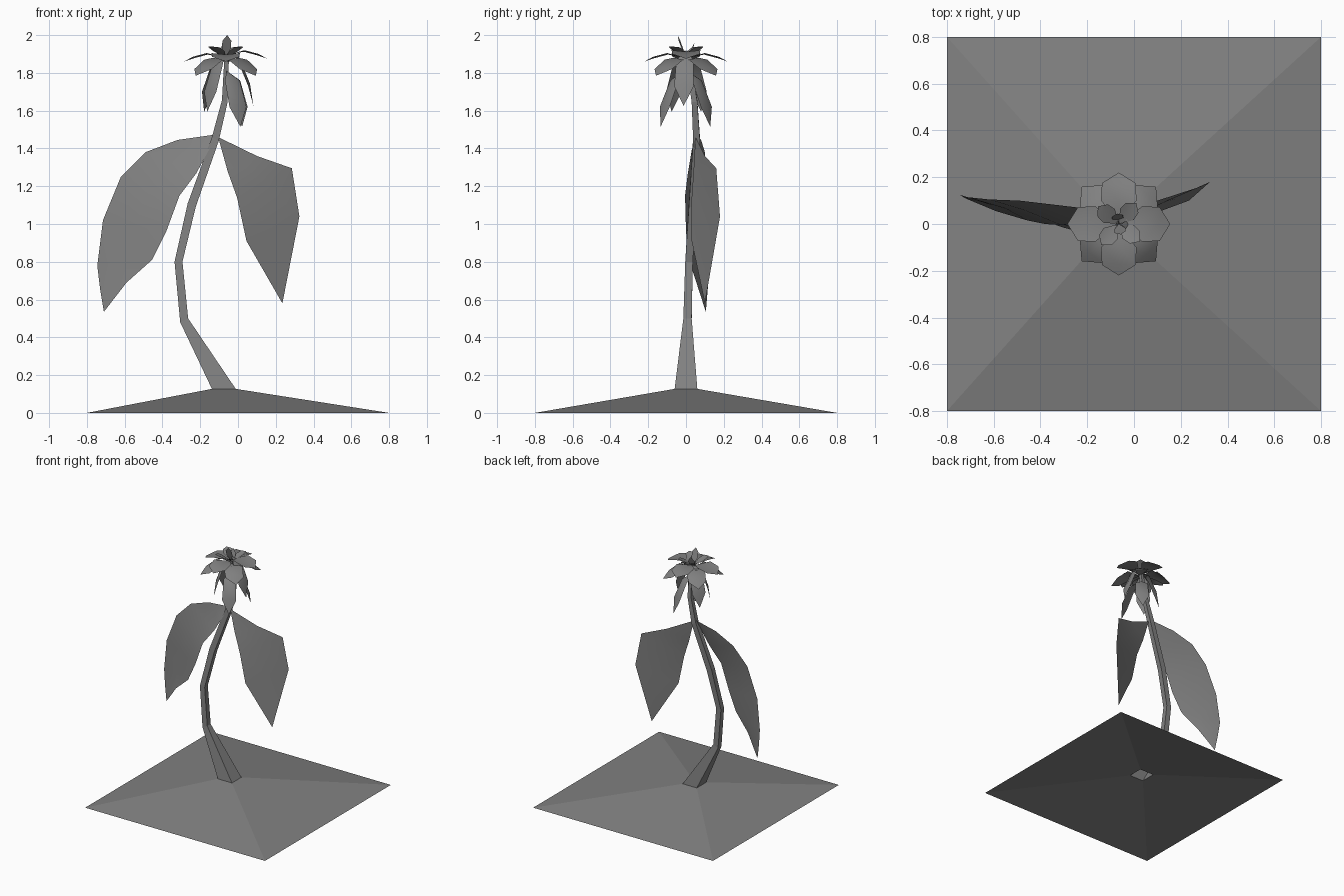
import bpy
from math import sin, cos, radians

if "Cube" in bpy.data.objects:
    bpy.data.objects.remove(bpy.data.objects["Cube"])

grey = bpy.data.materials.new("dark_grey")
grey.diffuse_color = (0.22, 0.22, 0.22, 1)
grey.use_nodes = True
grey.node_tree.nodes["Principled BSDF"].inputs["Base Color"].default_value = grey.diffuse_color


def make(name, verts, faces, smooth=False):
    me = bpy.data.meshes.new(name)
    me.from_pydata(verts, [], faces)
    me.update()
    me.materials.append(grey)
    ob = bpy.data.objects.new(name, me)
    bpy.context.collection.objects.link(ob)
    for p in me.polygons:
        p.use_smooth = smooth
    return ob


def loft(name, rings):
    """Open tube through four-sided rings."""
    verts = [v for ring in rings for v in ring]
    faces = [(4 * i + k, 4 * i + (k + 1) % 4, 4 * i + 4 + (k + 1) % 4, 4 * i + 4 + k)
             for i in range(len(rings) - 1) for k in range(4)]
    return make(name, verts, faces)


def square(cx, cy, z, hx, hy, tilt=0):
    return [(cx + a * hx, cy + b * hy, z + a * tilt)
            for a, b in ((-1, -1), (1, -1), (1, 1), (-1, 1))]


def blade(name, base, rows, tip):
    """Sheet from a base point through (edge, midrib, edge) rows to a tip."""
    verts = [base] + [v for r in rows for v in r] + [tip]
    faces = [(0, 1, 2), (0, 2, 3)]
    for i in range(len(rows) - 1):
        a = 1 + 3 * i
        faces += [(a, a + 3, a + 4, a + 1), (a + 1, a + 4, a + 5, a + 2)]
    a, t = 3 * len(rows) - 2, len(verts) - 1
    faces += [(a, t, a + 1), (a + 1, t, a + 2)]
    return make(name, verts, faces, True)


def leaf(name, base, edges, tip, bulge):
    """Leaf whose midrib lies midway between its edges, pushed back a little."""
    rows = []
    for p, q in edges:
        m = [(u + v) / 2 for u, v in zip(p, q)]
        rows.append((p, (m[0], m[1] + bulge, m[2]), q))
    blade(name, base, rows, tip)


# Ground mound, open underneath
foot = square(-0.075, 0, 0.127, 0.063, 0.06)
loft("ground_mound", [square(0, 0, 0, 0.8, 0.8), foot])

# Bent square stem
loft("stem", [foot,
              square(-0.285, 0.008, 0.49, 0.021, 0.022, 0.01),
              square(-0.315, 0.016, 0.80, 0.021, 0.02),
              square(-0.245, 0.035, 1.10, 0.021, 0.02, -0.01),
              square(-0.12, 0.056, 1.45, 0.018, 0.018, -0.01),
              square(-0.07, 0.045, 1.65, 0.015, 0.015, -0.005),
              square(-0.06, 0.01, 1.88, 0.012, 0.012)])

# Large drooping leaves
leaf("left_leaf", (-0.11, 0.055, 1.475), [
    ((-0.32, 0.08, 1.445), (-0.155, 0.03, 1.39)),
    ((-0.49, 0.10, 1.38), (-0.22, 0.01, 1.27)),
    ((-0.62, 0.105, 1.25), (-0.31, -0.005, 1.15)),
    ((-0.715, 0.115, 1.02), (-0.38, 0.0, 0.96)),
    ((-0.745, 0.125, 0.78), (-0.455, 0.015, 0.81)),
    ((-0.73, 0.115, 0.655), (-0.59, 0.055, 0.69)),
], (-0.71, 0.105, 0.535), 0.008)
leaf("right_leaf", (-0.105, 0.05, 1.46), [
    ((-0.055, 0.04, 1.28), (0.10, 0.10, 1.36)),
    ((-0.005, 0.03, 1.14), (0.285, 0.16, 1.295)),
    ((0.045, 0.03, 0.91), (0.325, 0.18, 1.04)),
], (0.235, 0.10, 0.58), 0.003)


# Flower: petals described by (radius, half width, height) along their length
CX = -0.065


def petal(name, angle, prof, dip=0.01, lift=0, scale=1):
    c, s = cos(radians(angle)), sin(radians(angle))

    def pt(r, w, z):
        return (CX + r * scale * c - w * s, r * scale * s + w * c, z + lift)
    rows = [(pt(r, -w, z), pt(r - dip / 2, 0, z - dip), pt(r, w, z))
            for r, w, z in prof[1:-1]]
    blade(name, pt(*prof[0]), rows, pt(*prof[-1]))


hanging = [(0.01, 0, 1.81), (0.07, 0.045, 1.76), (0.13, 0.052, 1.62), (0.155, 0, 1.515)]
droop = [(0.01, 0, 1.86), (0.09, 0.07, 1.87), (0.17, 0.065, 1.82), (0.225, 0, 1.785)]
spread = [(0.01, 0, 1.88), (0.10, 0.076, 1.905), (0.175, 0.072, 1.885), (0.22, 0, 1.86)]
inner = [(0.0, 0, 1.88), (0.06, 0.038, 1.915), (0.10, 0.034, 1.935), (0.13, 0, 1.94)]
tuft = [(0.0, 0, 1.88), (0.02, 0.024, 1.93), (0.035, 0.024, 1.97), (0.045, 0, 2.0)]

for i, (a, lift, k) in enumerate([(-60, 0, 1), (56, 0, 1), (-5, 0.11, 0.95),
                                  (218, 0.08, 0.8), (145, 0.08, 0.9)]):
    petal(f"hanging_petal_{i}", a, hanging, -0.012, lift, k)
for i in range(4):
    petal(f"drooping_petal_{i}", 45 + 90 * i, droop, -0.01)
    petal(f"spread_petal_{i}", 90 * i, spread, 0.008, 0.015 if i == 0 else 0)
    petal(f"inner_petal_{i}", 50 + 90 * i, inner, 0.008, 0, 0.9)
petal("tuft_petal", -80, tuft, 0.005)
petal("tuft_petal_back", 100, tuft, 0.005, -0.04)
